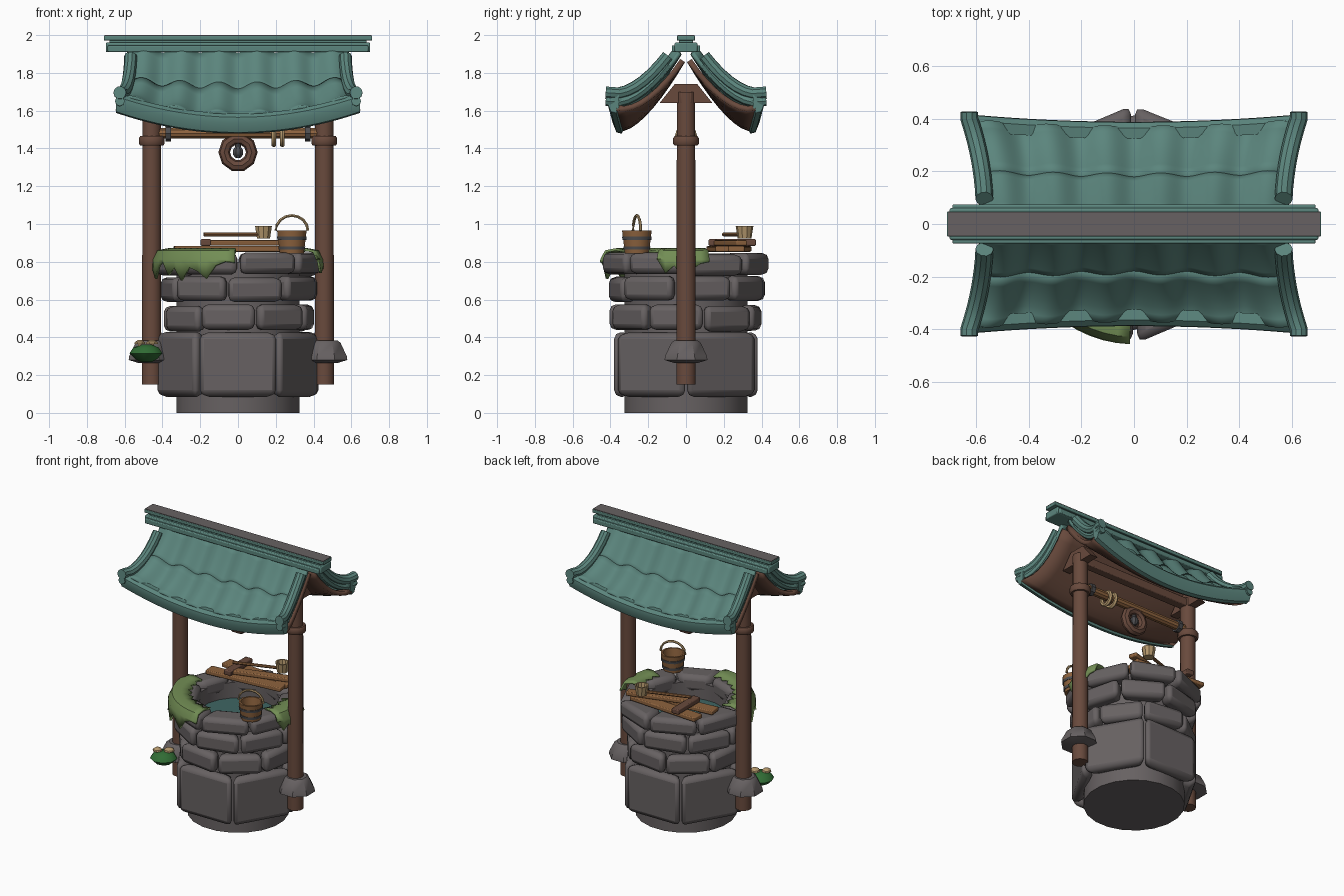
import bpy, bmesh, math, random
from mathutils import Vector, Matrix

if "Cube" in bpy.data.objects:
    bpy.data.objects.remove(bpy.data.objects["Cube"])

random.seed(4)
TAU = 2 * math.pi


def material(name, rgb):
    m = bpy.data.materials.new(name)
    m.diffuse_color = (*rgb, 1)
    m.use_nodes = True
    m.node_tree.nodes["Principled BSDF"].inputs["Base Color"].default_value = m.diffuse_color
    return m


STONE = material("grey_stone", (0.135, 0.12, 0.122))
TEAL = material("teal_tile", (0.105, 0.235, 0.205))
WOOD = material("dark_wood", (0.14, 0.068, 0.046))
PLANK = material("light_wood", (0.27, 0.125, 0.048))
MOSS = material("moss_green", (0.17, 0.27, 0.09))
LEAF = material("leaf_green", (0.03, 0.15, 0.035))
ROPE = material("tan_rope", (0.45, 0.31, 0.15))
IRON = material("dark_iron", (0.075, 0.075, 0.08))
WATER = material("water_teal", (0.05, 0.13, 0.125))


def finish(name, bm, mat, bevel=0, solid=0, angle=35):
    bmesh.ops.recalc_face_normals(bm, faces=bm.faces)
    me = bpy.data.meshes.new(name)
    bm.to_mesh(me)
    bm.free()
    me.materials.append(mat)
    ob = bpy.data.objects.new(name, me)
    bpy.context.collection.objects.link(ob)
    if solid:
        s = ob.modifiers.new("thickness", "SOLIDIFY")
        s.thickness, s.offset = solid, 0
    if bevel:
        b = ob.modifiers.new("bevel", "BEVEL")
        b.width, b.segments = bevel, 2
    for o in bpy.context.selected_objects:
        o.select_set(False)
    bpy.context.view_layer.objects.active = ob
    ob.select_set(True)
    bpy.ops.object.shade_smooth_by_angle(angle=math.radians(angle))
    return ob


def loft(name, rings, mat, close=True, loop=False, cap=True, **kw):
    """Skin a list of equal-length point rings."""
    bm = bmesh.new()
    vs = [[bm.verts.new(p) for p in r] for r in rings]
    n = len(rings[0])
    for i in range(len(rings) if loop else len(rings) - 1):
        a, b = vs[i], vs[(i + 1) % len(rings)]
        for j in range(n if close else n - 1):
            k = (j + 1) % n
            bm.faces.new((a[j], a[k], b[k], b[j]))
    if close and cap and not loop:
        bm.faces.new(vs[0])
        bm.faces.new(vs[-1])
    return finish(name, bm, mat, **kw)


def lathe(name, prof, mat, c=(0, 0), n=12, **kw):
    rings = [[(c[0] + r * math.cos(TAU * (i + .5) / n), c[1] + r * math.sin(TAU * (i + .5) / n), z)
              for i in range(n)] for r, z in prof]
    return loft(name, rings, mat, **kw)


def tube(name, path, r, mat, n=8, loop=False, **kw):
    pts = [Vector(p) for p in path]
    rings = []
    for i, p in enumerate(pts):
        a = pts[i - 1] if i or loop else p
        b = pts[(i + 1) % len(pts)] if i < len(pts) - 1 or loop else p
        t = (b - a).normalized()
        up = Vector((0, 0, 1)) if abs(t.z) < 0.95 else Vector((1, 0, 0))
        if loop:
            up = (pts[0] - pts[len(pts) // 2]).cross(pts[1] - pts[len(pts) // 2])
        s = t.cross(up).normalized()
        w = s.cross(t)
        rings.append([p + r * (s * math.cos(TAU * j / n) + w * math.sin(TAU * j / n)) for j in range(n)])
    return loft(name, rings, mat, loop=loop, **kw)


def box(name, c, size, mat, rz=0, bevel=0.006):
    bm = bmesh.new()
    bmesh.ops.create_cube(bm, size=1)
    bm.transform(Matrix.Translation(c) @ Matrix.Rotation(math.radians(rz), 4, "Z") @ Matrix.Diagonal((*size, 1)))
    return finish(name, bm, mat, bevel=bevel)


# Well shaft and water
lathe("well_shaft", [(.33, 0), (.33, .8), (.27, .8), (.27, .3)], STONE, n=20)
lathe("water", [(.268, .66), (.268, .69)], WATER, n=20)

# Stone courses: z range, face distance, count, first angle, bevel
for row, (z0, z1, r, n, a0, bev) in enumerate([(.085, .43, .385, 6, -90, .035), (.435, .57, .385, 8, -98, .032),
                                               (.59, .72, .395, 8, -76, .032), (.73, .845, .415, 8, -112, .032)]):
    for i in range(n):
        j = random.uniform(-1, 1)
        ang = math.radians(a0 + 360 * i / n)
        half = math.pi / n
        rr, ri = r + .008 * j, .26 if row == 3 else .30
        wf, wi = r * math.tan(half) - .008, ri * math.tan(half) - .006
        zt, zb = z1 + .006 * j, z0 + (.006 * j if row else 0)
        out, side = Vector((math.cos(ang), math.sin(ang), 0)), Vector((-math.sin(ang), math.cos(ang), 0))
        rings = [[out * d + side * s * w + Vector((0, 0, z)) for d, s, w in
                  ((ri, -1, wi), (rr, -1, wf), (rr, 1, wf), (ri, 1, wi))] for z in (zb, zt)]
        loft("wall_stone", rings, STONE, bevel=bev)


# Moss sheets draped over the rim
def moss(a0, a1, n, drops):
    rings = []
    for i in range(n + 1):
        a = math.radians(a0 + (a1 - a0) * i / n)
        d = drops[i % len(drops)] * (.35 if i in (0, n) else 1)
        rings.append([(r * math.cos(a), r * math.sin(a), z) for r, z in
                      ((.30 + .03 * (i % 2), .852), (.37, .865), (.425, .855), (.447, .81), (.45, .83 - d))])
    loft("moss", rings, MOSS, close=False, solid=.014)


moss(176, 268, 14, (.13, .06, .08, .12, .05, .03, .1, .06))
moss(-20, 16, 6, (.04, .09, .05, .12, .07))

# Posts, collars, foot stones and roof brackets
for s in (-1, 1):
    x = s * .457
    lathe("post", [(.053, .15), (.05, 1.70)], WOOD, (x, 0))
    lathe("post_collar", [(.063, 1.415), (.07, 1.425), (.07, 1.455), (.063, 1.465)], WOOD, (x, 0))
    lathe("foot_stone", [(.07, .265), (.123, .28), (.12, .30), (.085, .37), (.07, .382)], STONE, (s * .465, 0), n=8)
    loft("roof_bracket", [[(x + d, y, z) for y, z in ((-.14, 1.64), (.14, 1.64), (.06, 1.74), (-.06, 1.74))]
                          for d in (-.03, .03)], WOOD)
    tube("beam_ring", [(s * .355, 0, 1.48), (s * .385, 0, 1.48)], .042, IRON)

# Winding beam, upper rail, ropes, pulley and hook
tube("winding_beam", [(-.43, 0, 1.48), (.43, 0, 1.48)], .03, PLANK, n=10)
box("roof_rail", (0, 0, 1.67), (1.0, .06, .06), WOOD)


def circle(c, r, n, axis):
    out = []
    for i in range(n):
        p, q = r * math.cos(TAU * i / n), r * math.sin(TAU * i / n)
        out.append((c[0] + p, c[1], c[2] + q) if axis == "y" else (c[0], c[1] + p, c[2] + q))
    return out


for x in (.19, .235):
    tube("rope_loop", circle((x, 0, 1.465), .045, 12, "x"), .014, ROPE, n=6, loop=True)
tube("pulley", circle((0, 0, 1.38), .073, 10, "y"), .031, WOOD, n=8, loop=True)
tube("hook", [(0, 0, 1.50), (0, 0, 1.40), (0, -.01, 1.36)], .015, IRON)
lathe("hook_ball", [(.015, 1.35), (.03, 1.37), (.03, 1.39), (.015, 1.41)], IRON, n=8)


# Sagging, flared roof surface: u runs along the ridge, t runs down the slope
def roof(u, t, side, lift=0.0):
    x = u * (.585 + .06 * t * t)
    y = .04 + t * (.32 + .03 * u * u)
    z = 1.92 - .36 * (1 - (1 - t) ** 1.5) + .11 * u * u * t ** 1.5
    return Vector((x, side * (y + lift * .4), z + lift))


NU = 96
US = [-1 + 2 * i / NU for i in range(NU + 1)]
for side in (-1, 1):
    # Two overlapping courses of wavy tiles
    for t0, t1, l0, l1 in ((0, .45, 0, .006), (.43, 1, .012, .008)):
        rings = [[roof(u, t0 + (t1 - t0) * k / 6, side,
                       l0 + (l1 - l0) * k / 6 - .018 * math.cos(TAU * u / .34)) for u in US] for k in range(7)]
        loft("roof_tiles", rings, TEAL, close=False, solid=.022)
    # Wooden underside
    loft("roof_boards", [[roof(u, t / 8, side, -.055) for u in US[::8]] for t in range(9)],
         WOOD, close=False, solid=.03)
    # Thick eave edging
    sec = ((-.035, .022), (.005, .025), (.026, .005), (.028, -.025), (.008, -.075), (-.02, -.082), (-.035, -.05))
    loft("eave_edge", [[roof(u, 1, side) + Vector((0, side * a, b)) for a, b in sec] for u in US[::4]], TEAL)
    # Rolls and side boards along the gables
    for e in (-1, 1):
        path = [roof(e * .97, t / 8, side, .03) for t in range(1, 9)]
        path.append(path[-1] + Vector((0, side * .025, .002)))
        tube("gable_roll", path, .034, TEAL, n=10)
        tube("gable_under_roll", [p - Vector((0, 0, .045)) for p in path], .026, TEAL)

# Stacked ridge with a stone capping strip
box("ridge_base", (0, 0, 1.928), (1.38, .15, .035), TEAL)
box("ridge_lower", (0, 0, 1.935), (1.40, .12, .05), TEAL)
box("ridge_middle", (0, 0, 1.962), (1.36, .075, .03), TEAL)
box("ridge_top", (0, 0, 1.984), (1.42, .095, .024), TEAL, bevel=.003)
box("ridge_cap", (0, 0, 1.997), (1.415, .092, .006), STONE, bevel=0)

# Bucket with hoops and handle
B = (.285, -.26)
lathe("bucket", [(.066, .845), (.081, .965), (.068, .965), (.058, .87)], PLANK, B)
for z, r in ((.873, .072), (.925, .079)):
    lathe("bucket_hoop", [(r, z - .009), (r + .002, z + .009), (r - .01, z + .009), (r - .01, z - .009)],
          IRON, B, loop=True)
tube("bucket_handle", [(B[0] + .085 * math.cos(a), B[1] + .02 * math.cos(a), .965 + .08 * math.sin(a))
                       for a in [math.pi * i / 8 for i in range(9)]], .008, ROPE, n=6)

# Planks and ladle resting on the back of the rim
box("plank_front", (-.06, .175, .868), (.56, .085, .03), PLANK, rz=5)
box("plank_back", (-.04, .285, .868), (.54, .085, .03), PLANK, rz=-4)
box("plank_upper", (.05, .235, .900), (.44, .06, .028), PLANK, rz=16)
box("cross_block", (-.17, .245, .902), (.055, .25, .035), WOOD)
tube("ladle_handle", [(-.18, .20, .945), (.11, .30, .945)], .011, PLANK)
lathe("ladle_cup", [(.036, .922), (.047, .99), (.037, .99), (.03, .945)], ROPE, (.135, .31), n=10)

# Small bush with mushrooms beside the left post
lathe("bush", [(.03, .27), (.06, .285), (.09, .315), (.07, .345), (.03, .362)], LEAF, (-.485, -.15), n=9)
for x, y, r in ((-.52, -.17, .032), (-.455, -.13, .036)):
    lathe("mushroom_stem", [(.011, .33), (.011, .37)], ROPE, (x, y), n=6)
    lathe("mushroom_cap", [(r, .364), (r * .9, .374), (r * .4, .385)], ROPE, (x, y), n=8)
